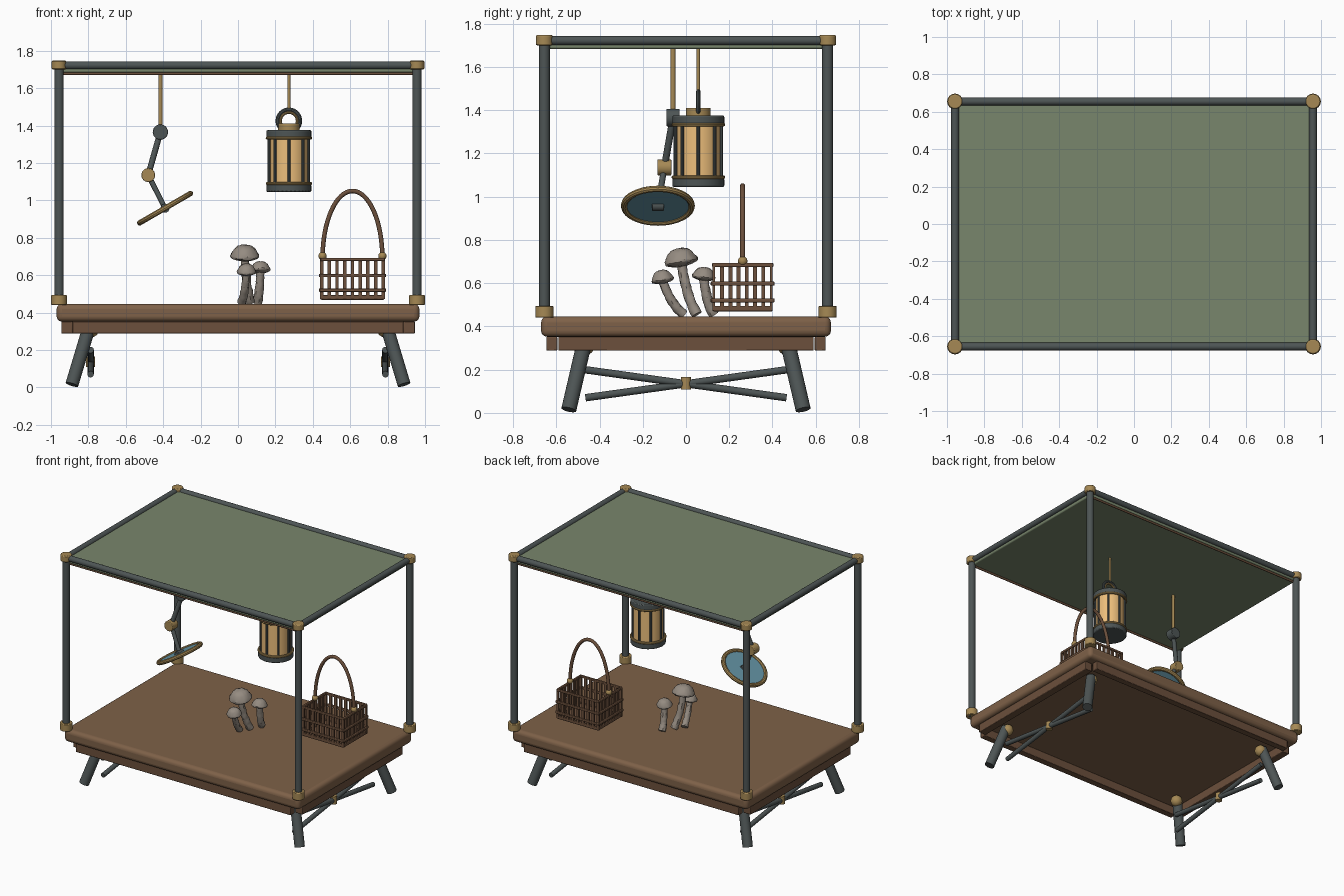
import bpy, bmesh, random
from math import sin, cos, pi, radians
from mathutils import Vector, Matrix

if "Cube" in bpy.data.objects:
    bpy.data.objects.remove(bpy.data.objects["Cube"])

random.seed(4)

def mat(name, r, g, b):
    m = bpy.data.materials.new(name)
    m.diffuse_color = (r, g, b, 1)
    m.use_nodes = True
    m.node_tree.nodes["Principled BSDF"].inputs["Base Color"].default_value = m.diffuse_color
    return m

IRON = mat("iron", .075, .09, .09)
BRASS = mat("brass", .38, .25, .09)
WOOD = mat("wood", .21, .12, .065)
DARK = mat("dark_wood", .15, .08, .045)
CLOTH = mat("cloth", .19, .24, .15)
GLOW = mat("lamp_glass", .85, .52, .2)
LENS = mat("lens", .13, .3, .38)
FUNGUS = mat("fungus", .3, .26, .22)

def finish(name, bm, m, bevel=0, seg=2):
    me = bpy.data.meshes.new(name)
    bm.to_mesh(me)
    bm.free()
    ob = bpy.data.objects.new(name, me)
    bpy.context.collection.objects.link(ob)
    me.materials.append(m)
    if bevel:
        mod = ob.modifiers.new("bevel", 'BEVEL')
        mod.width, mod.segments = bevel, seg
    return ob

def box(name, c, s, m, bevel=0, seg=2):
    bm = bmesh.new()
    bmesh.ops.create_cube(bm, size=1, matrix=Matrix.Translation(c) @ Matrix.Diagonal((*s, 1)))
    return finish(name, bm, m, bevel, seg)

def rod(name, a, b, r, m, n=20, bevel=0):
    a, b = Vector(a), Vector(b)
    rot = (b - a).to_track_quat('Z', 'Y').to_matrix().to_4x4()
    bm = bmesh.new()
    bmesh.ops.create_cone(bm, cap_ends=True, segments=n, radius1=r, radius2=r, depth=(b - a).length,
                          matrix=Matrix.Translation((a + b) / 2) @ rot)
    return finish(name, bm, m, bevel)

def ball(name, c, r, m):
    bm = bmesh.new()
    bmesh.ops.create_uvsphere(bm, u_segments=20, v_segments=12, radius=r, matrix=Matrix.Translation(c))
    return finish(name, bm, m)

def ring(name, c, R, r, m, axis=(0, 0, 1)):
    bpy.ops.mesh.primitive_torus_add(location=c, major_radius=R, minor_radius=r, major_segments=40,
                                     minor_segments=10, rotation=Vector(axis).to_track_quat('Z', 'Y').to_euler())
    ob = bpy.context.object
    ob.name = name
    ob.data.materials.append(m)

def tube(name, pts, r, m, jitter=0, taper=1):
    """Round tube swept along a list of points."""
    bm, rows, n = bmesh.new(), [], 14
    pts = [Vector(p) for p in pts]
    for i, p in enumerate(pts):
        d = pts[min(i + 1, len(pts) - 1)] - pts[max(i - 1, 0)]
        u = d.cross(Vector((0, 1, 0.01)) if abs(d.normalized().y) < .9 else Vector((1, 0, 0))).normalized()
        v = d.cross(u).normalized()
        k = r * (1 + (taper - 1) * i / (len(pts) - 1))
        rows.append([bm.verts.new(p + (u * cos(2 * pi * j / n) + v * sin(2 * pi * j / n))
                     * k * (1 + random.uniform(-jitter, jitter))) for j in range(n)])
    for a, b in zip(rows, rows[1:]):
        for j in range(n):
            bm.faces.new((a[j], a[(j + 1) % n], b[(j + 1) % n], b[j]))
    bm.faces.new(rows[0][::-1])
    bm.faces.new(rows[-1])
    bmesh.ops.recalc_face_normals(bm, faces=bm.faces)
    return finish(name, bm, m)

# Table top and apron boards
box("table_top", (0, 0, .399), (1.94, 1.34, .094), WOOD, .028, 4)
for s in (-1, 1):
    box("long_apron", (0, s * .62, .32), (1.77, .05, .065), DARK, .004)
    box("side_apron", (s * .915, 0, .32), (.06, 1.18, .065), DARK, .004)

# Splayed legs, cross braces
for sx in (-1, 1):
    for sy in (-1, 1):
        rod("leg", (sx * .888, sy * .542, .015), (sx * .795, sy * .47, .325), .035, IRON)
        ball("leg_joint", (sx * .785, sy * .465, .31), .042, BRASS)
        rod("cross_brace", (sx * .788, sy * -.465, .07), (sx * .788, sy * .47, .2), .017, IRON)
    rod("brace_hub", (sx * .788, 0, .108), (sx * .788, 0, .165), .024, BRASS)

# Posts, corner fittings and canopy
X, Y = .957, .655
for sx in (-1, 1):
    for sy in (-1, 1):
        rod("post", (sx * X, sy * Y, .44), (sx * X, sy * Y, 1.72), .025, IRON)
        rod("post_foot", (sx * X, sy * Y, .44), (sx * X, sy * Y, .495), .042, BRASS, 24, .004)
        rod("corner_cap", (sx * X, sy * Y, 1.7), (sx * X, sy * Y, 1.747), .039, BRASS, 24, .006)
for s in (-1, 1):
    rod("long_rail", (-X, s * Y, 1.722), (X, s * Y, 1.722), .021, IRON)
    rod("side_rail", (s * X, -Y, 1.722), (s * X, Y, 1.722), .021, IRON)
    rod("canopy_trim", (-.94, s * .645, 1.678), (.94, s * .645, 1.678), .008, DARK, 12)
box("canopy", (0, 0, 1.704), (1.91, 1.31, .042), CLOTH, .008)

# Hanging jointed arm with magnifier
A, B, C = Vector((-.415, -.06, 1.365)), Vector((-.48, -.1, 1.135)), Vector((-.39, -.13, .958))
rod("arm_hanger", A, (A.x, A.y, 1.69), .011, BRASS, 12)
rod("upper_arm", A, B, .016, IRON)
rod("lower_arm", B, C, .014, IRON)
for name, p, r, h, m in (("shoulder", A, .041, .03, IRON), ("elbow", B, .037, .032, BRASS), ("wrist", C, .024, .028, IRON)):
    rod(name, p - Vector((0, h, 0)), p + Vector((0, h, 0)), r, m, 24, .004)
N = Vector((-.5, 0, .866))
ring("lens_rim", C, .156, .015, BRASS, N)
rod("lens_glass", C - N * .005, C + N * .005, .152, LENS, 40)

# Lantern
lx, ly = .272, .057
def ldisc(name, z0, z1, r, m, bevel=0):
    rod(name, (lx, ly, z0), (lx, ly, z1), r, m, 32, bevel)
ldisc("lantern_hanger", 1.485, 1.69, .008, BRASS)
ring("lantern_ring", (lx, ly, 1.425), .06, .011, IRON, (0, 1, 0))
ring("lantern_inner_ring", (lx, ly, 1.425), .045, .008, BRASS, (0, 1, 0))
ldisc("lantern_collar", 1.37, 1.41, .057, BRASS, .004)
ldisc("lantern_top", 1.335, 1.375, .12, IRON, .006)
ldisc("lantern_base", 1.045, 1.085, .12, IRON, .006)
ldisc("lantern_glass", 1.08, 1.34, .1, GLOW)
for z in (1.09, 1.333):
    ring("lantern_band", (lx, ly, z), .115, .009, BRASS)
for i in range(8):
    px, py = lx + .106 * cos(i * pi / 4), ly + .106 * sin(i * pi / 4)
    rod("lantern_bar", (px, py, 1.07), (px, py, 1.35), .008, IRON, 10)

# Mushrooms: curved stems and lathed, roughened caps
def mushroom(base, top, r, h, stem, tilt):
    b, t = Vector(base), Vector(top)
    mid = Vector((t.x * .7 + b.x * .3, t.y * .6 + b.y * .4, (b.z + t.z) / 2 - .03))
    mid.y = t.y * .55 + b.y * .45 - .012
    tube("mushroom_stem", [b * (1 - u) ** 2 + mid * 2 * u * (1 - u) + t * u * u
                           for u in [i / 16 for i in range(17)]], stem, FUNGUS, .1, .85)
    prof = [(.3, -.28), (.65, -.2), (.93, -.1), (1, 0), (.98, .12), (.85, .3), (.72, .52), (.5, .68), (.25, .76)]
    bm, n, rows = bmesh.new(), 32, []
    for pr, pz in prof:
        rows.append([bm.verts.new((pr * r * cos(2 * pi * j / n) * random.uniform(.96, 1.04),
                                   pr * r * sin(2 * pi * j / n) * random.uniform(.96, 1.04),
                                   pz * h + random.uniform(-.03, .03) * h)) for j in range(n)])
    for p, q in zip(rows, rows[1:]):
        for j in range(n):
            bm.faces.new((p[j], p[(j + 1) % n], q[(j + 1) % n], q[j]))
    bm.faces.new(rows[0][::-1])
    bm.faces.new(rows[-1])
    bm.transform(Matrix.Translation(t) @ Matrix.Rotation(radians(tilt), 4, 'X'))
    finish("mushroom_cap", bm, FUNGUS)

mushroom((.065, .05, .455), (.036, -.022, .7), .078, .08, .025, 10)
mushroom((.02, -.01, .455), (.045, -.108, .615), .052, .06, .023, 10)
mushroom((.105, .13, .455), (.12, .082, .628), .054, .06, .025, -6)

# Basket: slats, bands, floor and arched handle
bx, by, hx, hy = .612, .262, .165, .133
box("basket_floor", (bx, by, .477), (2 * hx, 2 * hy, .018), DARK)
for z, o, t in ((.482, .003, .024), (.52, .012, .018), (.598, .012, .018), (.684, .006, .018)):
    for s in (-1, 1):
        box("basket_band", (bx, by + s * (hy + o - .004), z), (2 * (hx + o), .014, t), DARK, .004)
        box("basket_band", (bx + s * (hx + o - .004), by, z), (.014, 2 * (hy + o), t), DARK, .004)
for s in (-1, 1):
    for i in range(9):
        px = bx - hx + 2 * hx * i / 8
        box("basket_slat", (px, by + s * hy, .58), (.018, .012, .215), DARK)
    for i in range(1, 7):
        py = by - hy + 2 * hy * i / 7
        box("basket_slat", (bx + s * hx, py, .58), (.012, .018, .215), DARK)
    ball("handle_pin", (bx + s * .16, by, .702), .022, BRASS)
tube("basket_handle", [(bx - .16 * cos(pi * i / 32), by, .69 + .36 * sin(pi * i / 32)) for i in range(33)], .012, DARK)

# Smooth shading with sharp edges kept
bpy.ops.object.select_all(action='SELECT')
bpy.context.view_layer.objects.active = bpy.data.objects["table_top"]
bpy.ops.object.shade_smooth_by_angle(angle=radians(35))
